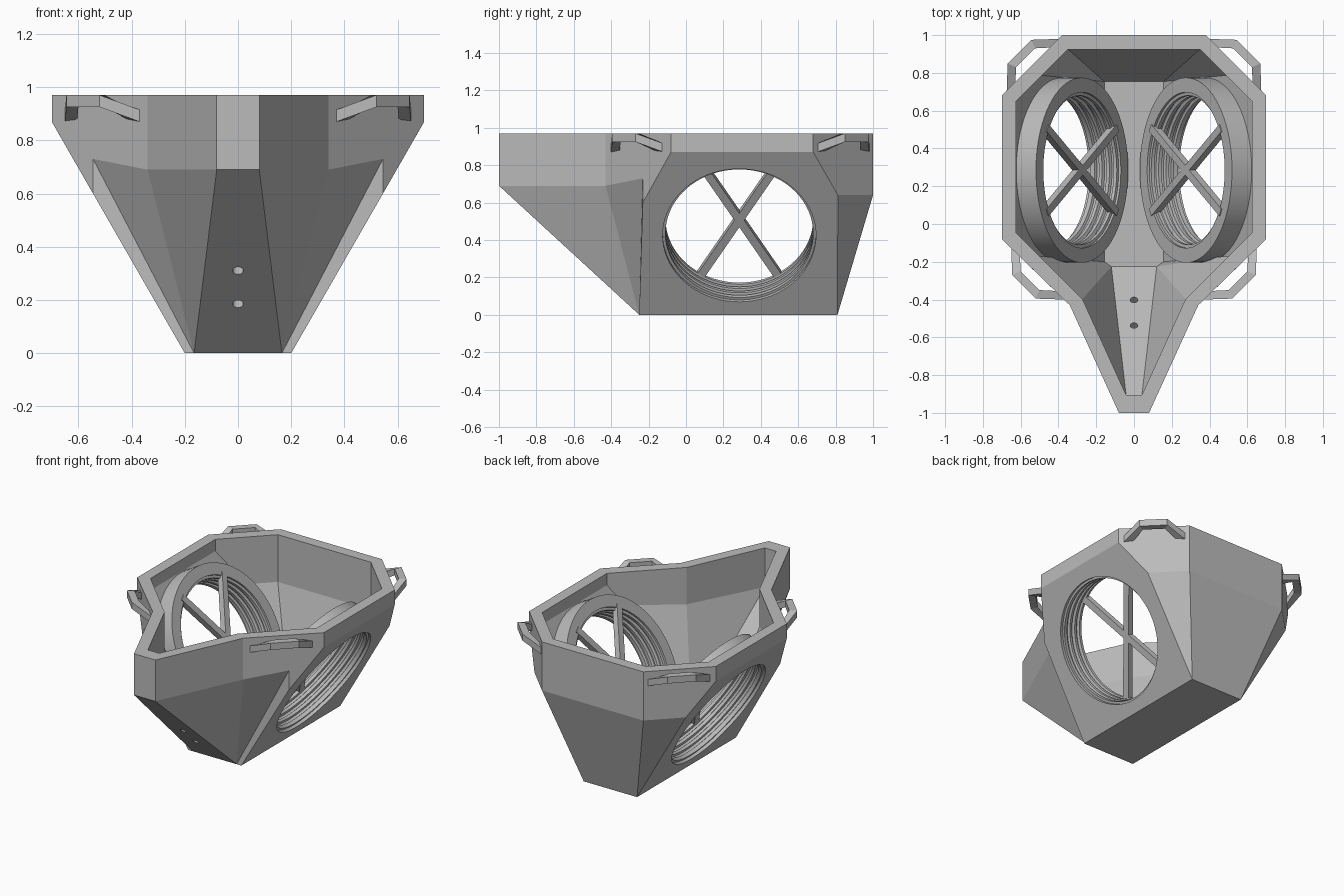
import bpy, bmesh, math
from mathutils import Vector

cube = bpy.data.objects.get("Cube")
if cube:
    bpy.data.objects.remove(cube, do_unlink=True)

grey = bpy.data.materials.new("grey plastic")
grey.use_nodes = True
colour = (0.5, 0.5, 0.5, 1)
grey.diffuse_color = colour
grey.node_tree.nodes["Principled BSDF"].inputs["Base Color"].default_value = colour


def activate(obj):
    bpy.ops.object.select_all(action="DESELECT")
    obj.select_set(True)
    bpy.context.view_layer.objects.active = obj


def finish(name, bm):
    bmesh.ops.recalc_face_normals(bm, faces=bm.faces[:])
    mesh = bpy.data.meshes.new(name)
    bm.to_mesh(mesh)
    bm.free()
    mesh.materials.append(grey)
    obj = bpy.data.objects.new(name, mesh)
    bpy.context.collection.objects.link(obj)
    return obj


def loft(name, sections, closed=False):
    """Skin equal-sized loops of points, capped unless closed into a ring."""
    bm = bmesh.new()
    loops = [[bm.verts.new(p) for p in s] for s in sections]
    n = len(loops[0])
    pairs = list(zip(loops, loops[1:]))
    if closed:
        pairs.append((loops[-1], loops[0]))
    else:
        bm.faces.new(loops[0])
        bm.faces.new(loops[-1])
    for a, b in pairs:
        for i in range(n):
            j = (i + 1) % n
            bm.faces.new((a[i], a[j], b[j], b[i]))
    return finish(name, bm)


# Hull corners on the +x side; lower-case letters mean the mirrored corner
OUTER = dict(
    A=(.38, 1, .97), B=(.7, .68, .97), C=(.7, -.08, .97), D=(.34, -.43, .97), E=(.08, -1, .97),
    F=(.38, 1, .64), G=(.7, .68, .87), H=(.568, .812, .64), I=(.7, -.08, .87),
    J=(.545, -.231, .6), K=(.545, -.231, .73), L=(.34, -.43, .69), M=(.08, -1, .69),
    N=(.2, .81, 0), O=(.2, -.25, 0), P=(.165, -.25, 0))
INNER = dict(
    A=(.349, .925, .97), B=(.625, .649, .97), C=(.625, -.045, .97), D=(.273, -.397, .97),
    E=(.042, -.905, .97), F=(.349, .925, .65), G=(.625, .649, .89), H=(.487, .787, .65),
    I=(.625, -.045, .89), J=(.495, -.175, .66), K=(.5, -.17, .74), L=(.273, -.397, .72),
    M=(.042, -.905, .705), N=(.157, .754, .075), O=(.157, -.2, .075), P=(.12, -.225, .075))
SIDE_FACES = "ABGHF BCIG CDLKJI DEML GIJONH FHN LMP KLP KJOP".split()
CENTRE_FACES = "AFfa EMme FNnf MPpm NOPpon".split()
RIM_EDGES = "AB BC CD DE ab bc cd de Ee Aa".split()


def add_skin(bm, corners):
    verts = {}
    for key, (x, y, z) in corners.items():
        verts[key] = bm.verts.new((x, y, z))
        verts[key.lower()] = bm.verts.new((-x, y, z))
    for face in SIDE_FACES + [f.lower() for f in SIDE_FACES] + CENTRE_FACES:
        bm.faces.new([verts[k] for k in face])
    return verts


# Hollow hull with an open top and a flat rim
bm = bmesh.new()
outside, inside = add_skin(bm, OUTER), add_skin(bm, INNER)
for p, q in RIM_EDGES:
    bm.faces.new((outside[p], outside[q], inside[q], inside[p]))
hull = finish("hull", bm)


# Frame of the round side ports: along, up the slope, inward
SLOPE = math.atan2(.5, .87)
UP = Vector((math.sin(SLOPE), 0, math.cos(SLOPE)))
INWARD = Vector((-math.cos(SLOPE), 0, math.sin(SLOPE)))
PORT = Vector((.444, .285, .425))


def port_point(side, u, v, depth):
    p = PORT + Vector((0, u, 0)) + UP * v + INWARD * depth
    return (p.x * side, p.y, p.z)


def port_circle(side, radius, depth, steps=72):
    turns = [math.tau * i / steps for i in range(steps)]
    return [port_point(side, radius * math.cos(t), radius * math.sin(t), depth) for t in turns]


def drill(z):
    y = -1 + (.69 - z) / .92
    axis = Vector((0, .677, .736))
    across = Vector((0, .736, -.677))
    centre = Vector((0, y, z))
    return [[centre + axis * d + Vector((.02 * math.cos(t), 0, 0)) + across * .02 * math.sin(t)
             for t in [math.tau * i / 24 for i in range(24)]] for d in (-.06, .14)]


# Cut the ports and the two small keel holes
cutters = [loft("port_cutter", [port_circle(s, .41, d) for d in (-.1, .15)]) for s in (1, -1)]
cutters += [loft("hole_cutter", drill(z)) for z in (.31, .185)]
for cutter in cutters:
    cutter.hide_render = True
    mod = hull.modifiers.new("cut", "BOOLEAN")
    mod.operation = "DIFFERENCE"
    mod.solver = "EXACT"
    mod.object = cutter
    activate(hull)
    bpy.ops.object.modifier_apply(modifier=mod.name)
for cutter in cutters:
    bpy.data.objects.remove(cutter, do_unlink=True)

# Port collars with grooved bores, and crossed bars
profile = [(.43, .02), (.395, .02)]
for k in range(3):
    d = .045 + k * .045
    profile += [(.395, d), (.412, d + .006), (.412, d + .02), (.395, d + .026)]
profile += [(.395, .18), (.412, .182), (.412, .195), (.49, .195), (.49, .05), (.43, .05)]
for side, word in ((1, "left"), (-1, "right")):
    collar = loft(word + "_port_collar", [port_circle(side, r, d) for r, d in profile], closed=True)
    activate(collar)
    bpy.ops.object.shade_smooth_by_angle(angle=math.radians(30))
    for n, angle in enumerate((59, 121)):
        c, s = math.cos(math.radians(angle)), math.sin(math.radians(angle))
        ends = []
        for along in (-.435, .435):
            ends.append([port_point(side, along * c - w * s, along * s + w * c, d)
                         for w, d in ((-.022, .16), (.022, .16), (.022, .2), (-.022, .2))])
        loft(f"{word}_cross_bar_{n + 1}", ends)


# Carrying handles on the four corners
def handle(name, side, back):
    legs = [((.37, -.4), (.4, -.355), .87), ((.52, -.395), (.5, -.35), .925)]
    flip = [((.25 - o[1], .25 - o[0]), (.25 - i[1], .25 - i[0]), z) for o, i, z in reversed(legs)]

    def place(p, z):
        x, y = (p[0] + .024, .58 - p[1]) if back else p
        return (x * side, y, z)

    loft(name, [[place(o, z), place(i, z), place(i, z + .045), place(o, z + .045)]
                for o, i, z in legs + flip])


for side, word in ((1, "left"), (-1, "right")):
    handle("front_" + word + "_handle", side, False)
    handle("back_" + word + "_handle", side, True)
